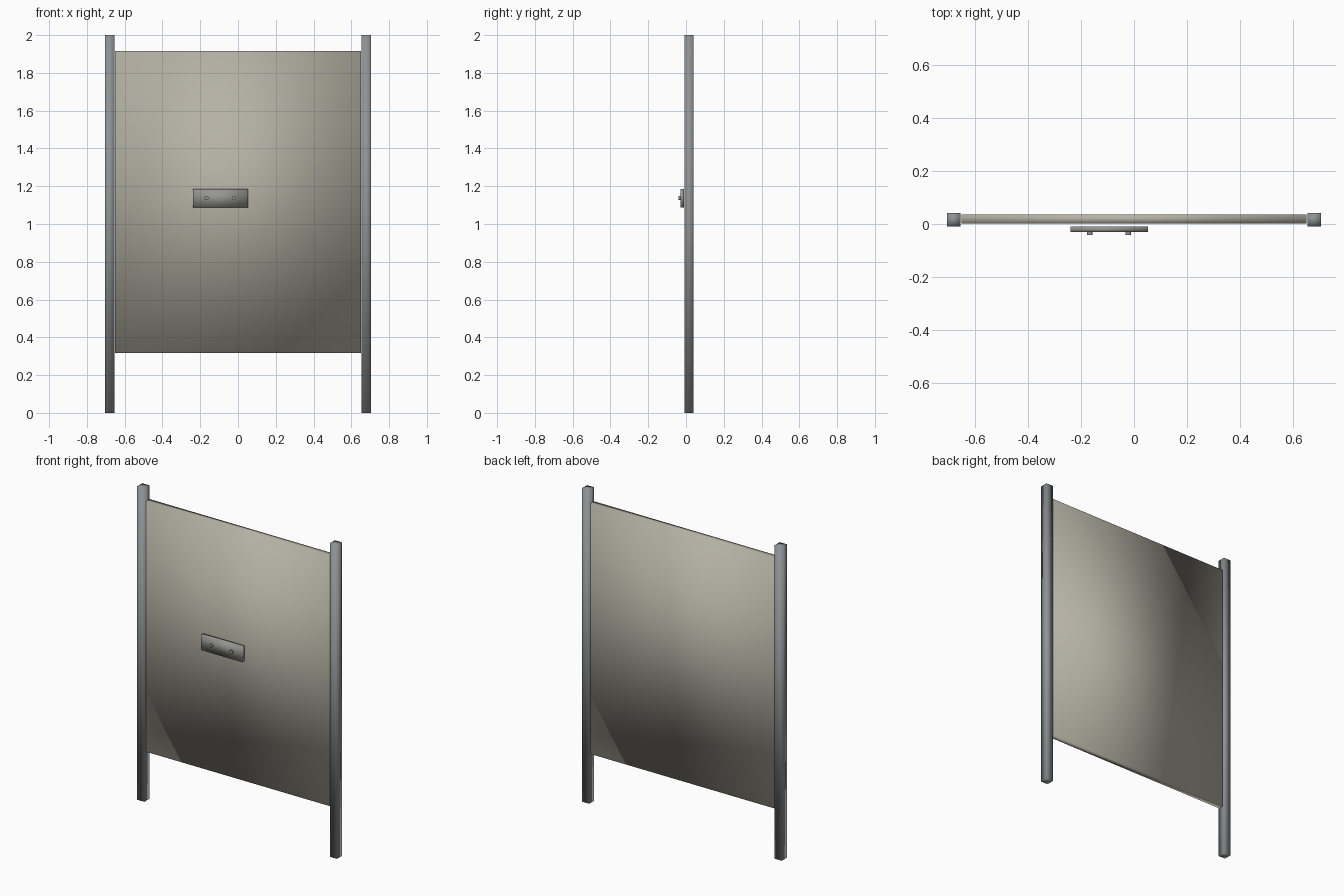
import bpy, math

if "Cube" in bpy.data.objects:
    bpy.data.objects.remove(bpy.data.objects["Cube"])


def material(name, rgb):
    m = bpy.data.materials.new(name)
    m.diffuse_color = (*rgb, 1)
    m.use_nodes = True
    m.node_tree.nodes["Principled BSDF"].inputs["Base Color"].default_value = m.diffuse_color
    return m


def finish(ob, name, mat):
    ob.name = name
    bpy.ops.object.transform_apply(location=False, rotation=True, scale=True)
    bpy.ops.object.shade_smooth()
    ob.data.materials.append(mat)
    return ob


def box(name, lo, hi, mat):
    centre = [(a + b) / 2 for a, b in zip(lo, hi)]
    bpy.ops.mesh.primitive_cube_add(size=1, location=centre)
    ob = bpy.context.object
    ob.scale = [b - a for a, b in zip(lo, hi)]
    return finish(ob, name, mat)


steel = material("steel", (0.27, 0.29, 0.30))
board = material("board", (0.46, 0.44, 0.37))
plate = material("plate", (0.30, 0.30, 0.29))

# Two square posts
for side, x in (("left", -0.68), ("right", 0.68)):
    box(side + "_post", (x - 0.025, -0.009, 0), (x + 0.025, 0.041, 2), steel)

# Large board hung between the posts
box("panel", (-0.65, 0.001, 0.317), (0.65, 0.036, 1.916), board)

# Small plate on the front, held by two round bolts
box("name_plate", (-0.239, -0.03, 1.087), (0.052, -0.01, 1.186), plate)
for i, x in enumerate((-0.167, -0.022)):
    bpy.ops.mesh.primitive_cylinder_add(vertices=16, radius=0.011, depth=0.016,
                                        location=(x, -0.033, 1.137),
                                        rotation=(math.pi / 2, 0, 0))
    finish(bpy.context.object, f"bolt_{i + 1}", plate)
    bpy.ops.object.shade_smooth_by_angle(angle=math.radians(40))
